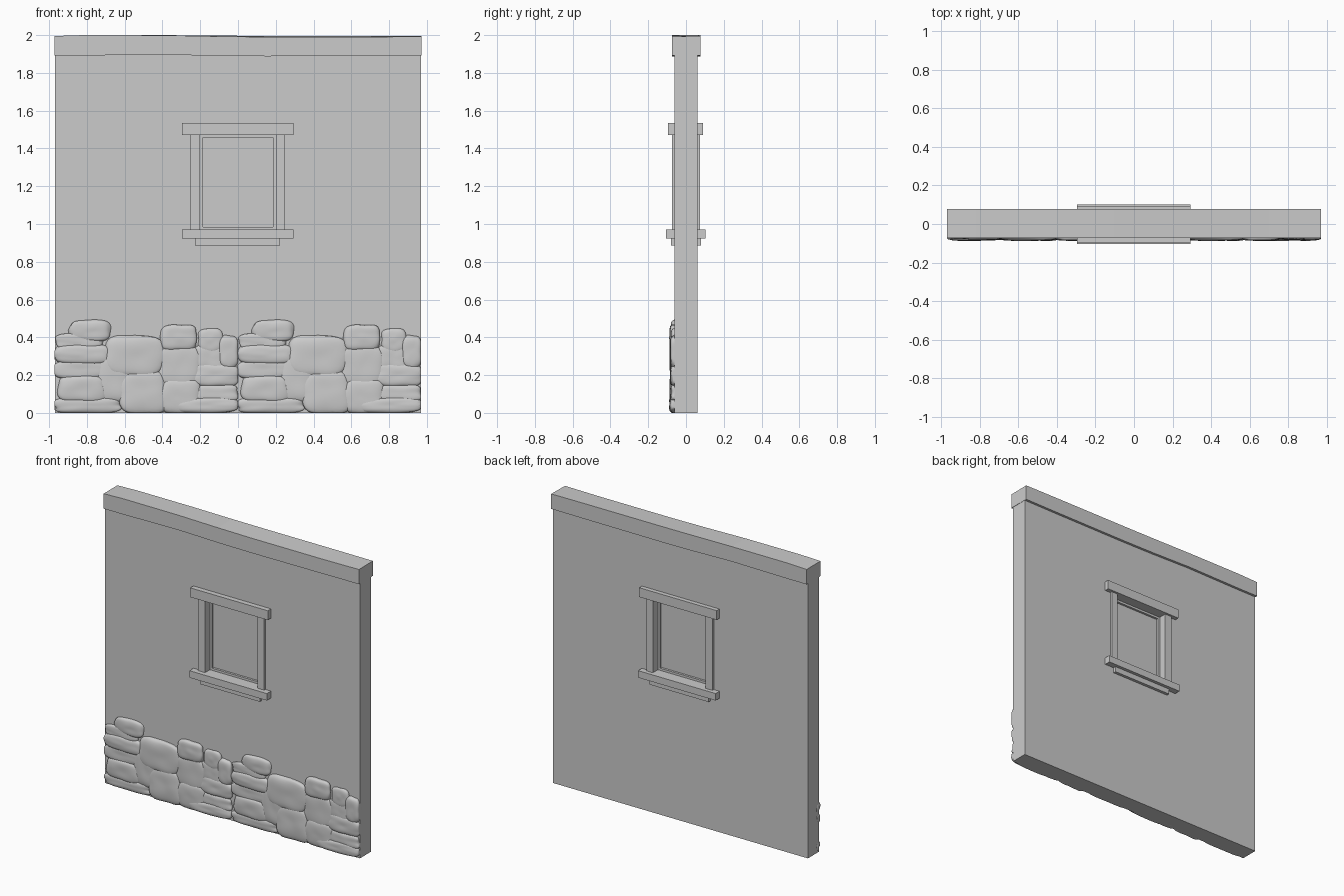
import bpy, bmesh, random
from mathutils import Vector, noise

if "Cube" in bpy.data.objects:
    bpy.data.objects.remove(bpy.data.objects["Cube"])

random.seed(4)


def finish(bm, name):
    bmesh.ops.recalc_face_normals(bm, faces=bm.faces)
    me = bpy.data.meshes.new(name)
    bm.to_mesh(me)
    bm.free()
    ob = bpy.data.objects.new(name, me)
    bpy.context.collection.objects.link(ob)
    return ob


def loft(name, sections, closed=False):
    """Skin equal-length point rings; cap the ends or close the loop."""
    bm = bmesh.new()
    rings = [[bm.verts.new(p) for p in s] for s in sections]
    n = len(rings[0])
    pairs = list(zip(rings, rings[1:]))
    if closed:
        pairs.append((rings[-1], rings[0]))
    for a, b in pairs:
        for i in range(n):
            j = (i + 1) % n
            bm.faces.new((a[i], a[j], b[j], b[i]))
    if not closed:
        bm.faces.new(rings[0])
        bm.faces.new(rings[-1])
    return finish(bm, name)


def rect(x0, x1, z0, z1, y):
    return [(x0, y, z0), (x1, y, z0), (x1, y, z1), (x0, y, z1)]


def box(name, x0, x1, y0, y1, z0, z1):
    return loft(name, [rect(x0, x1, z0, z1, y0), rect(x0, x1, z0, z1, y1)])


def ring(name, outer, inner, y0, y1):
    """Flat slab with a rectangular opening."""
    return loft(name, [rect(*outer, y0), rect(*outer, y1),
                       rect(*inner, y1), rect(*inner, y0)], closed=True)


# wall slab with window opening
ring("wall", (-0.97, 0.97, 0, 1.95), (-0.225, 0.225, 0.95, 1.5), -0.06, 0.06)

# slightly warped top beam: x, bottom z, front top z, back top z
beam = [(-0.972, 1.892, 1.995, 1.995), (-0.82, 1.892, 2.0, 2.0),
        (-0.40, 1.897, 1.999, 2.0), (-0.1, 1.89, 1.993, 1.997),
        (0.15, 1.888, 1.99, 1.996), (0.7, 1.89, 1.99, 1.996),
        (0.972, 1.892, 1.993, 1.995)]
loft("top_beam", [[(x, -0.073, b), (x, 0.077, b), (x, 0.077, tb), (x, -0.073, tf)]
                  for x, b, tf, tb in beam])

# window trim
box("lintel", -0.297, 0.293, -0.095, 0.09, 1.472, 1.536)
box("sill", -0.297, 0.293, -0.105, 0.102, 0.922, 0.97)
box("sill_apron", -0.228, 0.222, -0.08, 0.08, 0.885, 0.922)
box("jamb_left", -0.254, -0.2, -0.073, 0.075, 0.97, 1.472)
box("jamb_right", 0.2, 0.25, -0.073, 0.075, 0.97, 1.472)
ring("window_frame", (-0.2, 0.2, 0.97, 1.472), (-0.185, 0.185, 0.985, 1.457), -0.02, 0.02)
box("window_pane", -0.187, 0.187, -0.005, 0.005, 0.983, 1.459)

# stones of one tile: x0, x1, z0, z1
stones = [
    (-0.89, -0.68, 0.38, 0.49), (-0.96, -0.72, 0.34, 0.42),
    (-0.97, -0.68, 0.26, 0.36), (-0.97, -0.69, 0.18, 0.28),
    (-0.95, -0.70, 0.06, 0.20), (-0.97, -0.63, 0.00, 0.08),
    (-0.70, -0.40, 0.19, 0.41), (-0.74, -0.57, 0.06, 0.30),
    (-0.63, -0.38, 0.00, 0.22), (-0.41, -0.22, 0.33, 0.465),
    (-0.42, -0.20, 0.14, 0.36), (-0.21, -0.08, 0.32, 0.445),
    (-0.23, -0.07, 0.22, 0.36), (-0.10, 0.00, 0.24, 0.41),
    (-0.24, 0.00, 0.14, 0.26), (-0.23, 0.00, 0.06, 0.15),
    (-0.34, 0.00, 0.00, 0.08), (-0.41, -0.20, 0.00, 0.18)]

bm = bmesh.new()
for x0, x1, z0, z1 in stones:
    depth = random.uniform(0.022, 0.033)
    seed = Vector((random.random(), random.random(), random.random())) * 20
    new = bmesh.ops.create_icosphere(bm, subdivisions=4, radius=1)["verts"]
    for v in new:
        d = v.co.normalized()
        r = sum(abs(c) ** 4 for c in d) ** -0.25
        r *= 1.02 + 0.1 * noise.noise(d * 1.6 + seed)
        x = (x0 + x1) / 2 + d.x * r * (x1 - x0) / 2
        z = (z0 + z1) / 2 + d.z * r * (z1 - z0) / 2
        y = -0.055 + d.y * r * depth
        v.co = (min(max(x, -0.972), 0), max(y, -0.09), max(z, 0))
left = finish(bm, "stone_base_left")
for p in left.data.polygons:
    p.use_smooth = True

# same tile repeated on the right half
right = left.copy()
right.name = "stone_base_right"
right.location.x = 0.97
bpy.context.collection.objects.link(right)
